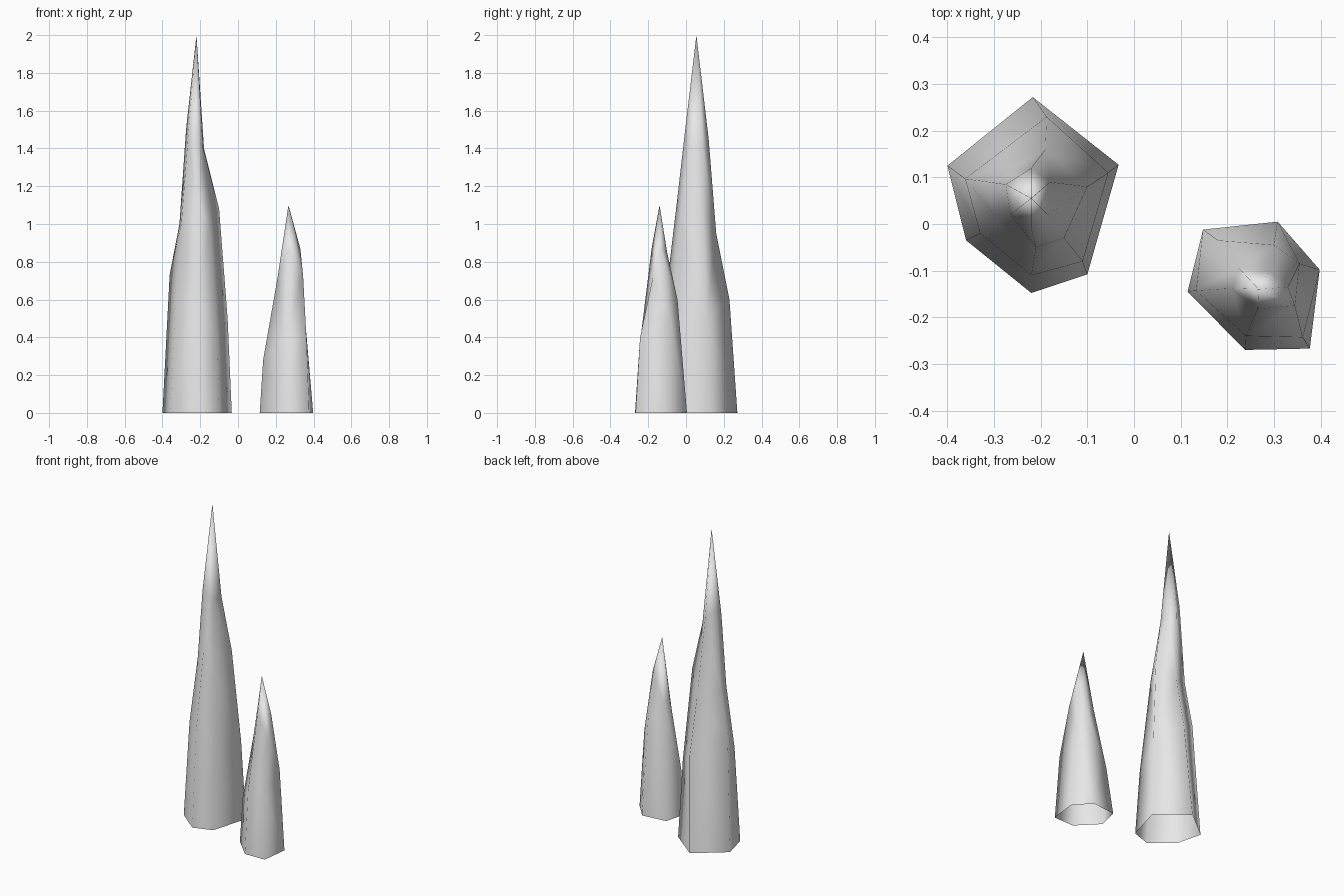
import bpy
import bmesh
from mathutils import Vector

# Remove the default object
default_cube = bpy.data.objects.get("Cube")
if default_cube:
    bpy.data.objects.remove(default_cube, do_unlink=True)


def make_material(name, colour):
    material = bpy.data.materials.new(name)
    material.use_nodes = True
    material.diffuse_color = colour
    shader = next(n for n in material.node_tree.nodes if n.type == "BSDF_PRINCIPLED")
    shader.inputs["Base Color"].default_value = colour
    shader.inputs["Roughness"].default_value = 0.9
    return material


def make_spike(name, tip, ridges, material):
    """Skin a hollow, open-bottomed spike over ridges that run up to one tip."""
    bm = bmesh.new()
    apex = bm.verts.new(tip)
    columns = [[bm.verts.new(Vector(point)) for point in ridge] for ridge in ridges]

    # Join each ridge to its neighbour, then close the strip at the tip
    for index, column in enumerate(columns):
        neighbour = columns[(index + 1) % len(columns)]
        for level in range(len(column) - 1):
            bm.faces.new((column[level], neighbour[level],
                          neighbour[level + 1], column[level + 1]))
        bm.faces.new((column[-1], neighbour[-1], apex))

    bmesh.ops.triangulate(bm, faces=bm.faces[:])
    bmesh.ops.recalc_face_normals(bm, faces=bm.faces[:])
    for face in bm.faces:
        face.smooth = True

    mesh = bpy.data.meshes.new(name)
    bm.to_mesh(mesh)
    bm.free()
    mesh.materials.append(material)
    spike = bpy.data.objects.new(name, mesh)
    bpy.context.collection.objects.link(spike)
    return spike


stone = make_material("pale grey stone", (0.8, 0.8, 0.8, 1))

# Tall spike: ridges anticlockwise from the front, each from the ground upward
tall_ridges = [
    [(-.22, -.148, 0), (-.22, -.11, .6), (-.21, -.05, 1.1), (-.22, -.01, 1.45)],
    [(-.1, -.108, 0), (-.11, -.08, .4), (-.15, -.03, 1), (-.185, .02, 1.4)],
    [(-.033, .127, 0), (-.055, .11, .5), (-.1, .08, 1.08), (-.18, .09, 1.4)],
    [(-.217, .272, 0), (-.187, .23, .6), (-.19, .16, .95), (-.22, .12, 1.45)],
    [(-.4, .125, 0), (-.362, .097, .73), (-.31, .09, 1), (-.275, .085, 1.5)],
    [(-.36, -.035, 0), (-.33, -.02, .6), (-.3, .02, 1), (-.265, .02, 1.45)],
]
make_spike("tall_spike", (-.22, .055, 2), tall_ridges, stone)

# Short spike
short_ridges = [
    [(.238, -.27, 0), (.24, -.24, .4), (.265, -.182, .87)],
    [(.377, -.267, 0), (.362, -.243, .4), (.345, -.175, .72)],
    [(.398, -.098, 0), (.355, -.085, .5), (.33, -.135, .87)],
    [(.308, .005, 0), (.3, -.045, .6), (.29, -.1, .85)],
    [(.148, -.012, 0), (.18, -.035, .3), (.225, -.095, .7)],
    [(.115, -.145, 0), (.133, -.143, .28), (.21, -.138, .72)],
]
make_spike("short_spike", (.267, -.14, 1.1), short_ridges, stone)
